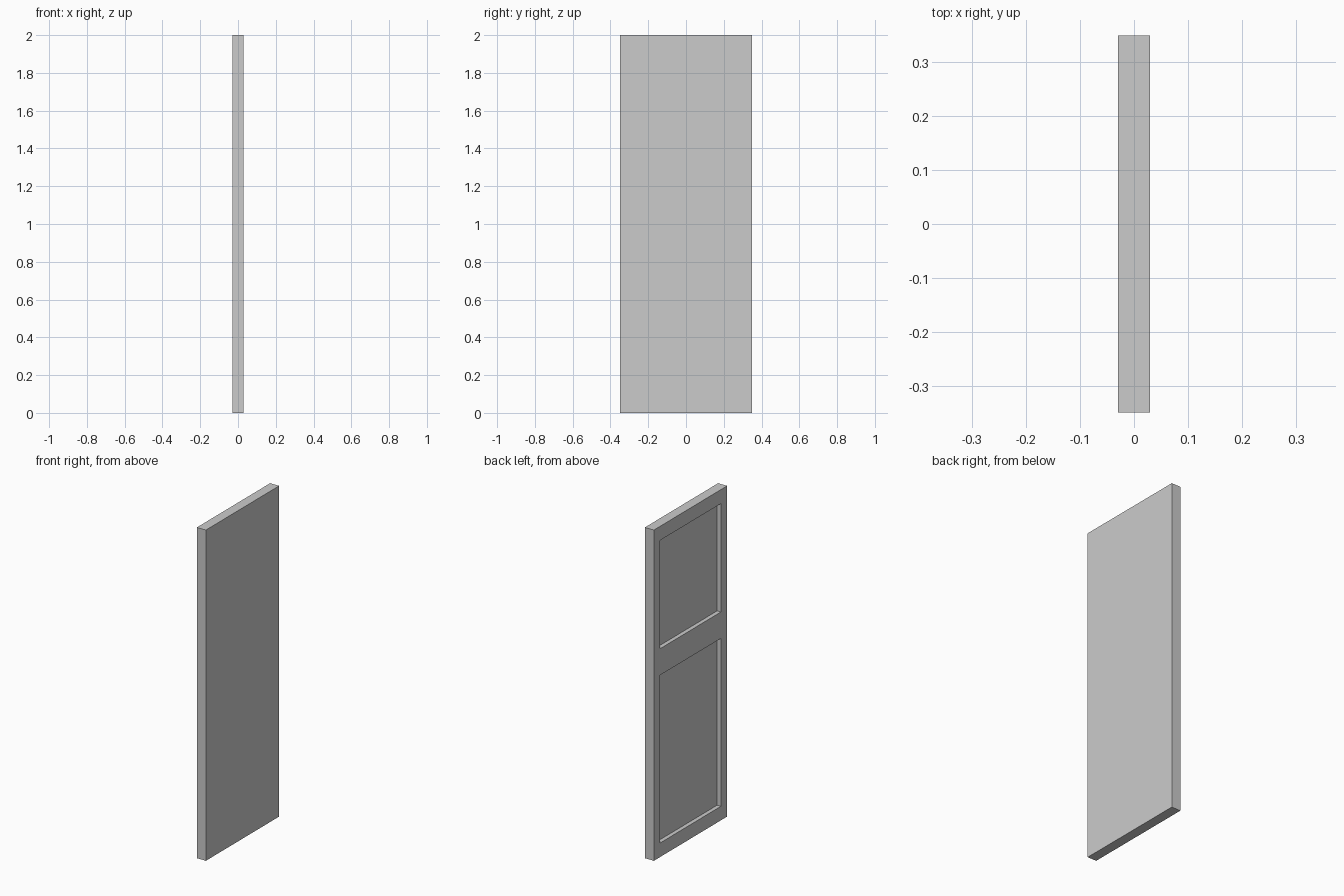
import bpy, bmesh

if "Cube" in bpy.data.objects:
    bpy.data.objects.remove(bpy.data.objects["Cube"])

T, W, H = 0.03, 0.35, 2.0          # half thickness, half width, height
DEPTH = 0.025                      # panel recess
YS = [-W, -0.29, 0.29, W]
ZS = [0, 0.085, 1.10, 1.26, 1.915, H]

bm = bmesh.new()

# Door slab
bmesh.ops.create_cube(bm, size=1)
for v in bm.verts:
    v.co = (v.co.x * 2 * T, v.co.y * 2 * W, (v.co.z + 0.5) * H)

# Divide the panelled face into stiles and rails
face = next(f for f in bm.faces if f.normal.x < -0.9)
bmesh.ops.delete(bm, geom=[face], context='FACES_ONLY')
grid = [[bm.verts.new((-T, y, z)) for z in ZS] for y in YS]
panels = []
for i in range(len(YS) - 1):
    for j in range(len(ZS) - 1):
        f = bm.faces.new((grid[i][j], grid[i][j + 1], grid[i + 1][j + 1], grid[i + 1][j]))
        if i == 1 and j in (1, 3):
            panels.append(f)

# Sink the two panels
for f in panels:
    new = bmesh.ops.extrude_discrete_faces(bm, faces=[f])['faces'][0]
    rim = [v.co.copy() for v in new.verts]
    for v in new.verts:
        v.co.x += DEPTH
    ring = [bm.verts.new(c) for c in rim]
    vs = list(new.verts)
    for k in range(4):
        n = (k + 1) % 4
        bm.faces.new((ring[k], ring[n], vs[n], vs[k]))

bmesh.ops.remove_doubles(bm, verts=bm.verts[:], dist=1e-5)
bmesh.ops.recalc_face_normals(bm, faces=bm.faces[:])

mesh = bpy.data.meshes.new("door_panel")
bm.to_mesh(mesh)
bm.free()
door = bpy.data.objects.new("door_panel", mesh)
bpy.context.collection.objects.link(door)
